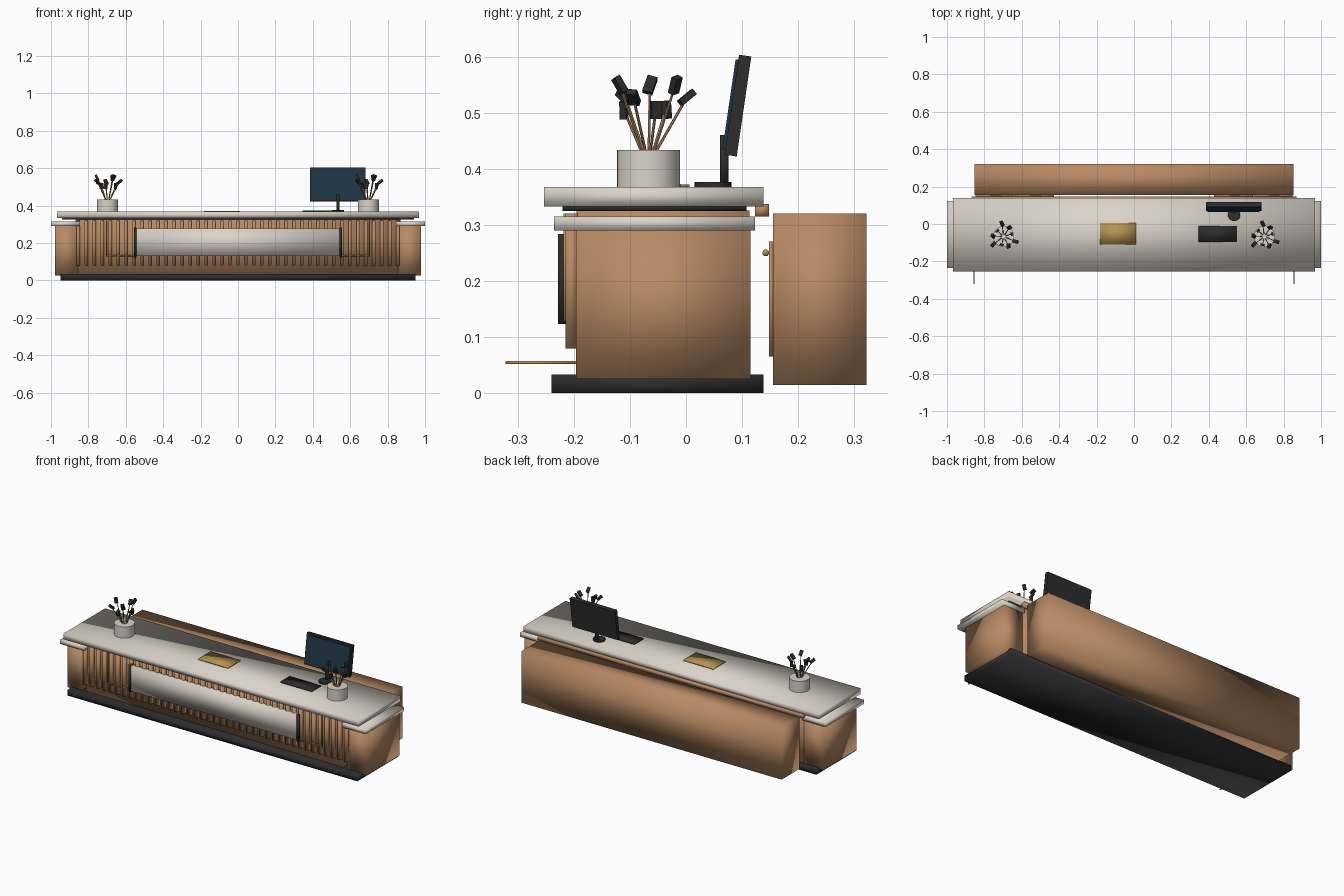
import bpy, math
from mathutils import Vector, Matrix

old = bpy.data.objects.get("Cube")
if old:
    bpy.data.objects.remove(old, do_unlink=True)


def material(name, rgb):
    m = bpy.data.materials.new(name)
    m.use_nodes = True
    col = (*rgb, 1)
    m.diffuse_color = col
    m.node_tree.nodes["Principled BSDF"].inputs["Base Color"].default_value = col
    return m


WOOD = material("warm wood", (0.48, 0.255, 0.13))
STONE = material("pale stone", (0.70, 0.65, 0.58))
BLACK = material("charcoal", (0.026, 0.026, 0.028))
BRASS = material("brass", (0.47, 0.29, 0.085))
SCREEN = material("dark blue screen", (0.012, 0.038, 0.062))


def finish(name, mat):
    ob = bpy.context.object
    ob.name = name
    ob.data.materials.append(mat)
    bpy.ops.object.transform_apply(location=False, rotation=False, scale=True)
    return ob


def box(name, x, y, z, mat, smooth=True):
    """Box spanning the (low, high) pairs x, y and z."""
    spans = (x, y, z)
    bpy.ops.mesh.primitive_cube_add(size=1, location=[(a + b) / 2 for a, b in spans])
    bpy.context.object.scale = [b - a for a, b in spans]
    ob = finish(name, mat)
    if smooth:
        bpy.ops.object.shade_smooth()
    return ob


def pair(name, x, y, z, mat, smooth=True):
    """Matching boxes on the left (+x) and right (-x)."""
    box("left_" + name, x, y, z, mat, smooth)
    box("right_" + name, (-x[1], -x[0]), y, z, mat, smooth)


def rod(name, a, b, radius, mat, sides=8):
    """Cylinder from point a to point b."""
    a, b = Vector(a), Vector(b)
    bpy.ops.mesh.primitive_cylinder_add(
        vertices=sides, radius=radius, depth=(b - a).length, location=(a + b) / 2,
        rotation=(b - a).to_track_quat("Z", "Y").to_euler())
    ob = finish(name, mat)
    bpy.ops.object.shade_smooth_by_angle(angle=math.radians(40))
    return ob


# Counter body
box("plinth", (-0.95, 0.95), (-0.24, 0.138), (0, 0.033), BLACK)
box("counter_body", (-0.86, 0.86), (-0.195, 0.113), (0.03, 0.326), WOOD)
pair("pedestal", (0.855, 0.978), (-0.196, 0.115), (0.025, 0.292), WOOD)
pair("side_ledge", (0.845, 1.0), (-0.235, 0.123), (0.29, 0.315), STONE)
box("shadow_gap", (-0.94, 0.94), (-0.22, 0.108), (0.325, 0.335), BLACK)
box("counter_top", (-0.967, 0.967), (-0.253, 0.138), (0.333, 0.367), STONE)
box("rear_rail", (-0.868, 0.868), (0.123, 0.148), (0.315, 0.337), WOOD)

# Vertical slats on the front
SLATS = 41
for i in range(SLATS):
    x = -0.855 + 1.71 * i / (SLATS - 1)
    box(f"slat_{i + 1}", (x - 0.009, x + 0.009), (-0.215, -0.193), (0.08, 0.32), WOOD)

# Front panel with end caps and thin trim
box("front_panel", (-0.546, 0.546), (-0.226, -0.2), (0.13, 0.278), STONE)
pair("panel_end_cap", (0.544, 0.556), (-0.228, -0.2), (0.123, 0.284), BLACK)
pair("trim_upright", (0.7, 0.706), (-0.218, -0.212), (0.13, 0.32), BRASS)
pair("trim_foot", (0.55, 0.706), (-0.218, -0.212), (0.129, 0.135), BRASS)
pair("floor_bracket", (0.852, 0.857), (-0.322, -0.19), (0.052, 0.057), BRASS)

# Rear cabinet with doors and knobs facing the counter
box("rear_cabinet", (-0.852, 0.852), (0.155, 0.322), (0.015, 0.32), WOOD)
for side, s in (("left", 1), ("right", -1)):
    for part, x in (("inner", 0.532), ("outer", 0.744)):
        box(f"{side}_{part}_door", (s * x - 0.104, s * x + 0.104), (0.148, 0.156),
            (0.065, 0.27), WOOD)
        bpy.ops.mesh.primitive_uv_sphere_add(
            segments=12, ring_count=8, radius=0.006, location=(s * x, 0.142, 0.25))
        finish(f"{side}_{part}_knob", BRASS)
        bpy.ops.object.shade_smooth()

# Desk items
box("desk_pad", (-0.183, 0.012), (-0.11, 0.006), (0.367, 0.372), BRASS)
box("keyboard", (0.345, 0.55), (-0.095, -0.01), (0.367, 0.373), BLACK)

# Monitor, leaning back
rod("monitor_base", (0.535, 0.048, 0.367), (0.535, 0.048, 0.376), 0.033, BLACK, 24)
box("monitor_post", (0.526, 0.544), (0.061, 0.076), (0.367, 0.46), BLACK)
lean = Matrix.Rotation(math.radians(-8.3), 4, "X")
pivot = Matrix.Translation((0.533, 0.0925, 0.5125))
for name, w, y, h, mat in (("monitor_case", 0.148, (-0.011, 0.011), 0.09, BLACK),
                           ("monitor_screen", 0.139, (-0.016, -0.010), 0.081, SCREEN)):
    ob = box(name, (-w, w), y, (-h, h), mat, False)
    ob.matrix_world = pivot @ lean @ Matrix.Translation(ob.location)

# Planters with stems and block-shaped buds
STEMS = 9
for side, s in (("left", 1), ("right", -1)):
    cx, cy = s * 0.697, -0.067
    rod(side + "_planter", (cx, cy, 0.367), (cx, cy, 0.433), 0.056, STONE, 32)
    for i in range(STEMS):
        a = math.tau * i / STEMS + 0.3
        reach = 0.045 + 0.012 * (i % 3)
        tip = Vector((cx + reach * math.cos(a), cy + reach * math.sin(a),
                      0.505 + 0.022 * (i * 2 % 3)))
        root = Vector((cx + 0.01 * math.cos(a), cy + 0.01 * math.sin(a), 0.425))
        rod(f"{side}_stem_{i + 1}", root, tip, 0.0025, WOOD, 6)
        bud = box(f"{side}_bud_{i + 1}", (-0.006, 0.006), (-0.009, 0.009),
                  (-0.016, 0.016), BLACK, False)
        bud.location = tip
        bud.rotation_euler = (0.3 * math.sin(i * 2), 0.9 * (i % 3) / 2, a)
